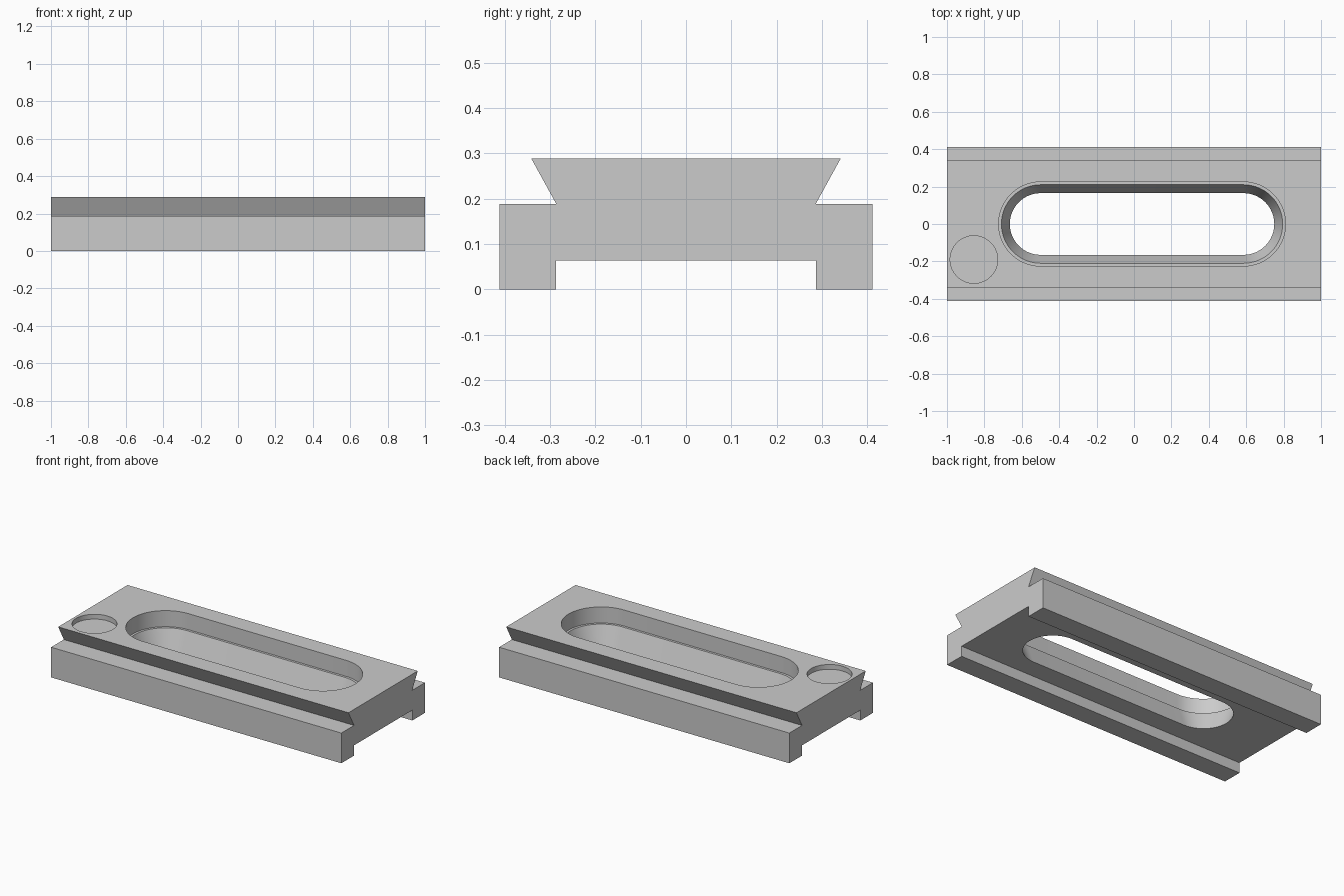
import bpy, bmesh, math

default = bpy.data.objects.get("Cube")
if default:
    bpy.data.objects.remove(default, do_unlink=True)

grey = bpy.data.materials.new("plain grey")
grey.use_nodes = True
colour = (0.6, 0.6, 0.6, 1)
grey.diffuse_color = colour
grey.node_tree.nodes["Principled BSDF"].inputs["Base Color"].default_value = colour


def loft(name, rings):
    """Closed solid through a stack of matching point rings."""
    bm = bmesh.new()
    loops = [[bm.verts.new(p) for p in ring] for ring in rings]
    n = len(loops[0])
    for a, b in zip(loops, loops[1:]):
        for i in range(n):
            j = (i + 1) % n
            bm.faces.new((a[i], a[j], b[j], b[i]))
    bm.faces.new(loops[0][::-1])
    bm.faces.new(loops[-1])
    bmesh.ops.recalc_face_normals(bm, faces=bm.faces)
    mesh = bpy.data.meshes.new(name)
    bm.to_mesh(mesh)
    bm.free()
    mesh.materials.append(grey)
    obj = bpy.data.objects.new(name, mesh)
    bpy.context.collection.objects.link(obj)
    return obj


def stadium(cx, cy, half_length, radius, z, steps=32):
    """Ring with two round ends; a plain circle when half_length is zero."""
    points = []
    for side, start in ((1, -math.pi / 2), (-1, math.pi / 2)):
        count = steps + 1 if half_length else steps
        for i in range(count):
            a = start + math.pi * i / steps
            points.append((cx + side * half_length + radius * math.cos(a),
                           cy + radius * math.sin(a), z))
    return points


# Dovetail plate: mirrored cross-section swept along x
TOP, SHELF, CHANNEL = 0.288, 0.188, 0.064
half = [(0.287, CHANNEL), (0.287, 0), (0.411, 0), (0.411, SHELF),
        (0.286, SHELF), (0.341, TOP)]
section = half + [(-y, z) for y, z in reversed(half)]
plate = loft("dovetail_plate", [[(x, y, z) for y, z in section] for x in (-1, 1)])

# Stepped slot with a tapered lower wall
slot_steps = [(0.165, -0.1), (0.165, CHANNEL), (0.21, 0.188),
              (0.225, 0.188), (0.225, 0.4)]
slot = loft("slot_cutter", [stadium(0.043, 0, 0.542, r, z) for r, z in slot_steps])

# Shallow round recess
recess = loft("recess_cutter", [stadium(-0.856, -0.19, 0, 0.127, z)
                                for z in (TOP - 0.03, 0.4)])

bpy.context.view_layer.objects.active = plate
for cutter in (slot, recess):
    cutter.hide_render = True
    cut = plate.modifiers.new(cutter.name, "BOOLEAN")
    cut.operation = "DIFFERENCE"
    cut.solver = "EXACT"
    cut.object = cutter
    bpy.ops.object.modifier_apply(modifier=cut.name)
    bpy.data.objects.remove(cutter, do_unlink=True)

# Smooth round walls, crisp edges
bpy.ops.object.select_all(action="DESELECT")
plate.select_set(True)
bpy.ops.object.shade_smooth_by_angle(angle=math.radians(15))
